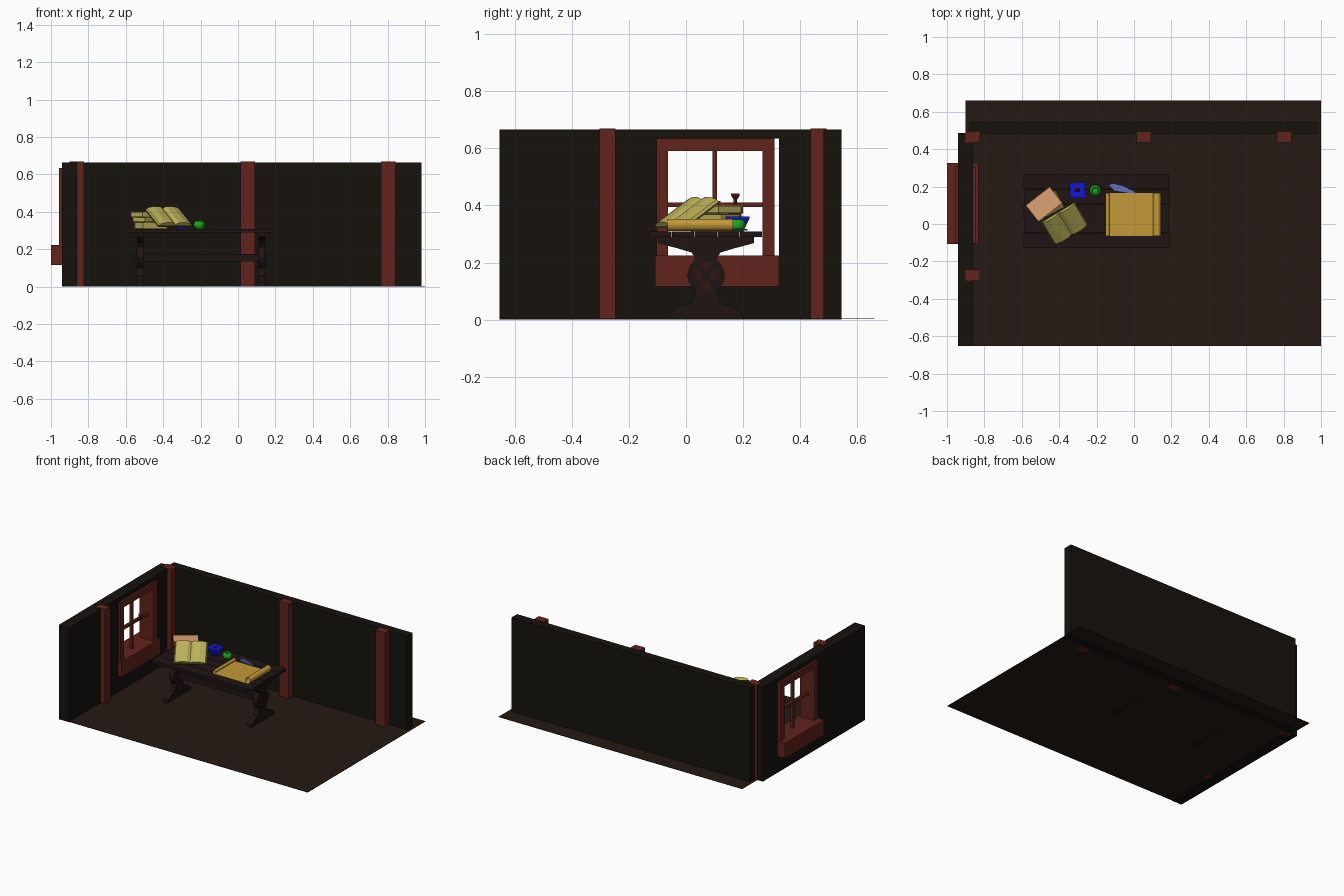
import bpy, bmesh, math
from mathutils import Matrix, Vector

cube = bpy.data.objects.get("Cube")
if cube:
    bpy.data.objects.remove(cube, do_unlink=True)


def material(name, *rgb):
    m = bpy.data.materials.new(name)
    m.use_nodes = True
    m.diffuse_color = (*rgb, 1)
    node = m.node_tree.nodes["Principled BSDF"]
    node.inputs["Base Color"].default_value = (*rgb, 1)
    node.inputs["Roughness"].default_value = 0.9
    return m


FLOOR = material("floor_wood", .018, .010, .007)
WALL = material("wall_dark", .008, .006, .004)
TIMBER = material("red_timber", .12, .016, .011)
TABLE = material("table_wood", .014, .007, .007)
PEG = material("peg_wood", .03, .008, .007)
PAPER = material("scroll_paper", .55, .32, .04)
PAGE = material("page_yellow", .50, .44, .10)
COVER = material("cover_olive", .16, .12, .035)
TAN = material("cover_tan", .72, .36, .17)
BLUE = material("ink_blue", .008, .008, .6)
GREEN = material("pot_green", .01, .4, .01)
QUILL = material("quill_blue", .11, .17, .5)
DARK = material("ink_dark", .005, .005, .008)


def finish(name, bm, mat, matrix=None, smooth=False):
    bmesh.ops.recalc_face_normals(bm, faces=bm.faces)
    mesh = bpy.data.meshes.new(name)
    bm.to_mesh(mesh)
    bm.free()
    mesh.materials.append(mat)
    ob = bpy.data.objects.new(name, mesh)
    bpy.context.collection.objects.link(ob)
    if matrix:
        ob.matrix_world = matrix
    if smooth:
        bpy.ops.object.select_all(action='DESELECT')
        bpy.context.view_layer.objects.active = ob
        ob.select_set(True)
        bpy.ops.object.shade_smooth_by_angle(angle=math.radians(40))
    return ob


def box(name, x, y, z, mat, matrix=None):
    """Box given as (min, max) on each axis."""
    bm = bmesh.new()
    size = Matrix.Diagonal((x[1] - x[0], y[1] - y[0], z[1] - z[0], 1))
    centre = Matrix.Translation((sum(x) / 2, sum(y) / 2, sum(z) / 2))
    bmesh.ops.create_cube(bm, size=1, matrix=centre @ size)
    return finish(name, bm, mat, matrix)


def prism(name, points, depth, mat, matrix=None, closed=True):
    """Extrude 3D outline points along the vector depth."""
    bm = bmesh.new()
    vs = [bm.verts.new(p) for p in points]
    if closed:
        geom = [bm.faces.new(vs)]
    else:
        geom = [bm.edges.new(pair) for pair in zip(vs, vs[1:])]
    out = bmesh.ops.extrude_face_region(bm, geom=geom) if closed else \
        bmesh.ops.extrude_edge_only(bm, edges=geom)
    moved = [v for v in out["geom"] if isinstance(v, bmesh.types.BMVert)]
    bmesh.ops.translate(bm, verts=moved, vec=depth)
    if closed and not any(len(f.verts) == len(vs) and f is geom[0] for f in bm.faces):
        bm.faces.new(vs)
    return finish(name, bm, mat, matrix)


def lathe(name, profile, loc, mat, steps=16, turn=0, smooth=True):
    bm = bmesh.new()
    vs = [bm.verts.new((r, 0, z)) for r, z in profile]
    es = [bm.edges.new(pair) for pair in zip(vs, vs[1:])]
    bmesh.ops.spin(bm, geom=vs + es, cent=(0, 0, 0), axis=(0, 0, 1),
                   angle=math.tau, steps=steps)
    bmesh.ops.remove_doubles(bm, verts=bm.verts, dist=1e-5)
    return finish(name, bm, mat, Matrix.Translation(loc) @ Matrix.Rotation(turn, 4, 'Z'), smooth)


# Floor and walls
box("floor", (-.9, 1), (-.652, .66), (.002, .004), FLOOR)
box("back_wall", (-.88, .98), (.482, .545), (0, .665), WALL)
side_wall = box("side_wall", (-.94, -.86), (-.652, .487), (0, .665), WALL)
opening = box("window_cutter", (-1.1, -.7), (-.1, .325), (.2, .635), WALL)
opening.hide_render = True
cut = side_wall.modifiers.new("opening", 'BOOLEAN')
cut.operation, cut.object = 'DIFFERENCE', opening
bpy.context.view_layer.objects.active = side_wall
bpy.ops.object.modifier_apply(modifier=cut.name)
bpy.data.objects.remove(opening, do_unlink=True)

# Wall posts
for name, x, y in (("corner_post", -.9, .436), ("middle_post", .013, .436),
                   ("end_post", .765, .436), ("side_post", -.9, -.303)):
    box(name, (x, x + .077), (y, y + .056), (0, .67), TIMBER)

# Window: sill, frame, glazing bars and latch
box("window_sill", (-1, -.832), (-.108, .326), (.117, .224), TIMBER)
depth = (-.956, -.845)
for name, y in (("right", (-.103, -.063)), ("left", (.267, .309))):
    box(f"window_jamb_{name}", depth, y, (.22, .635), TIMBER)
box("window_head", depth, (-.063, .267), (.59, .635), TIMBER)
box("window_mullion", (-.91, -.89), (.093, .109), (.22, .59), TIMBER)
box("window_transom", (-.91, -.89), (-.063, .267), (.394, .41), TIMBER)
lathe("window_latch", [(0, 0), (.006, 0), (.006, .02), (.015, .035), (.015, .042), (0, .042)],
      (-.88, .173, .4), TIMBER, 8, smooth=False)

# Table top of five planks
for i in range(5):
    y = -.128 + i * .0793
    box(f"table_plank_{i + 1}", (-.59 + .003 * (i % 2), .19 - .003 * (i % 3)),
        (y, y + .077), (.289, .309), TABLE)

# Trestles: mirrored half profile with a cross-shaped peg outside
half = [(.13, 0), (.125, .025), (.09, .048), (.05, .058), (.036, .1), (.06, .13),
        (.066, .158), (.056, .188), (.036, .212), (.05, .235), (.1, .25),
        (.168, .268), (.168, .289)]
outline = half + [(-a, z) for a, z in reversed(half)]
for side, x, out in (("right", -.54, -.545), ("left", .11, .145)):
    prism(f"trestle_{side}", [(x, .07 + a, z) for a, z in outline], Vector((.035, 0, 0)), TABLE)
    box(f"cross_upright_{side}", (out, out + .005), (.056, .086), (.105, .2), PEG)
    box(f"cross_bar_{side}", (out, out + .005), (.033, .109), (.14, .173), PEG)
box("stretcher", (-.55, .155), (.056, .086), (.135, .175), TABLE)

# Unrolled scroll: one thin sheet curling up at both ends
def curl(cx, r, sign):
    pts = []
    for i in range(25):
        a = i / 24 * math.tau * 1.4
        rr = r * (1 - .2 * i / 24)
        pts.append((cx + sign * rr * math.sin(a), -.065, .311 + r - rr * math.cos(a)))
    return pts


sheet = list(reversed(curl(-.142, .012, -1))) + curl(.122, .022, 1)
prism("scroll", sheet, Vector((0, .23, 0)), PAPER, closed=False)


# Stack of closed books
def closed_book(name, loc, angle, w, d, h, cover):
    m = Matrix.Translation(loc) @ Matrix.Rotation(math.radians(angle), 4, 'Z')
    x, y, t = (-w / 2, w / 2), (-d / 2, d / 2), .005
    box(name + "_lower_cover", x, y, (0, t), COVER, m)
    box(name + "_upper_cover", x, y, (h - t, h), cover, m)
    box(name + "_spine", x, (d / 2 - t, d / 2), (t, h - t), COVER, m)
    box(name + "_pages", (x[0] + t, x[1] - t), (y[0] + t, y[1] - t), (t, h - t), PAGE, m)


closed_book("bottom_book", (-.465, .1, .309), 28, .155, .105, .036, COVER)
closed_book("middle_book", (-.48, .105, .345), 46, .15, .1, .026, COVER)
closed_book("top_book", (-.481, .106, .371), 38, .162, .11, .03, TAN)

# Open book leaning on the stack
lean = (Matrix.Translation((-.372, .006, .366)) @ Matrix.Rotation(math.radians(31), 4, 'Z')
        @ Matrix.Rotation(math.radians(33), 4, 'X'))
wing = [(.102, .004), (.098, .014), (.06, .024), (.02, .023)]
section = wing + [(0, .012)] + [(-a, z) for a, z in reversed(wing)]
prism("open_book_pages", [(a, -.08, z) for a, z in section], Vector((0, .16, 0)), PAGE, lean)
box("open_book_cover", (-.108, .108), (-.084, .084), (0, .004), COVER, lean)

# Green pot and square blue inkwell
lathe("green_pot", [(0, 0), (.018, 0), (.029, .012), (.031, .024), (.025, .038), (.019, .042),
                    (.013, .038), (.013, .02), (0, .02)], (-.207, .178, .309), GREEN)
lathe("inkwell", [(0, 0), (.028, 0), (.058, .046), (.058, .052), (.014, .052), (.012, .046)],
      (-.302, .18, .309), BLUE, 4, math.radians(47), False)
lathe("ink", [(0, 0), (.013, 0)], (-.302, .18, .356), DARK, 12, smooth=False)

# Quill
blade = [(-.075, .004), (-.055, .018), (0, .018), (.045, .008), (.075, 0), (.045, -.01), (-.04, -.016)]
rest = Matrix.Translation((-.062, .185, .313)) @ Matrix.Rotation(math.radians(-14), 4, 'Z')
prism("quill_feather", [(a, b, 0) for a, b in blade], Vector((0, 0, .004)), QUILL, rest)
box("quill_shaft", (-.07, .08), (-.0015, .0015), (.003, .006), QUILL, rest)
